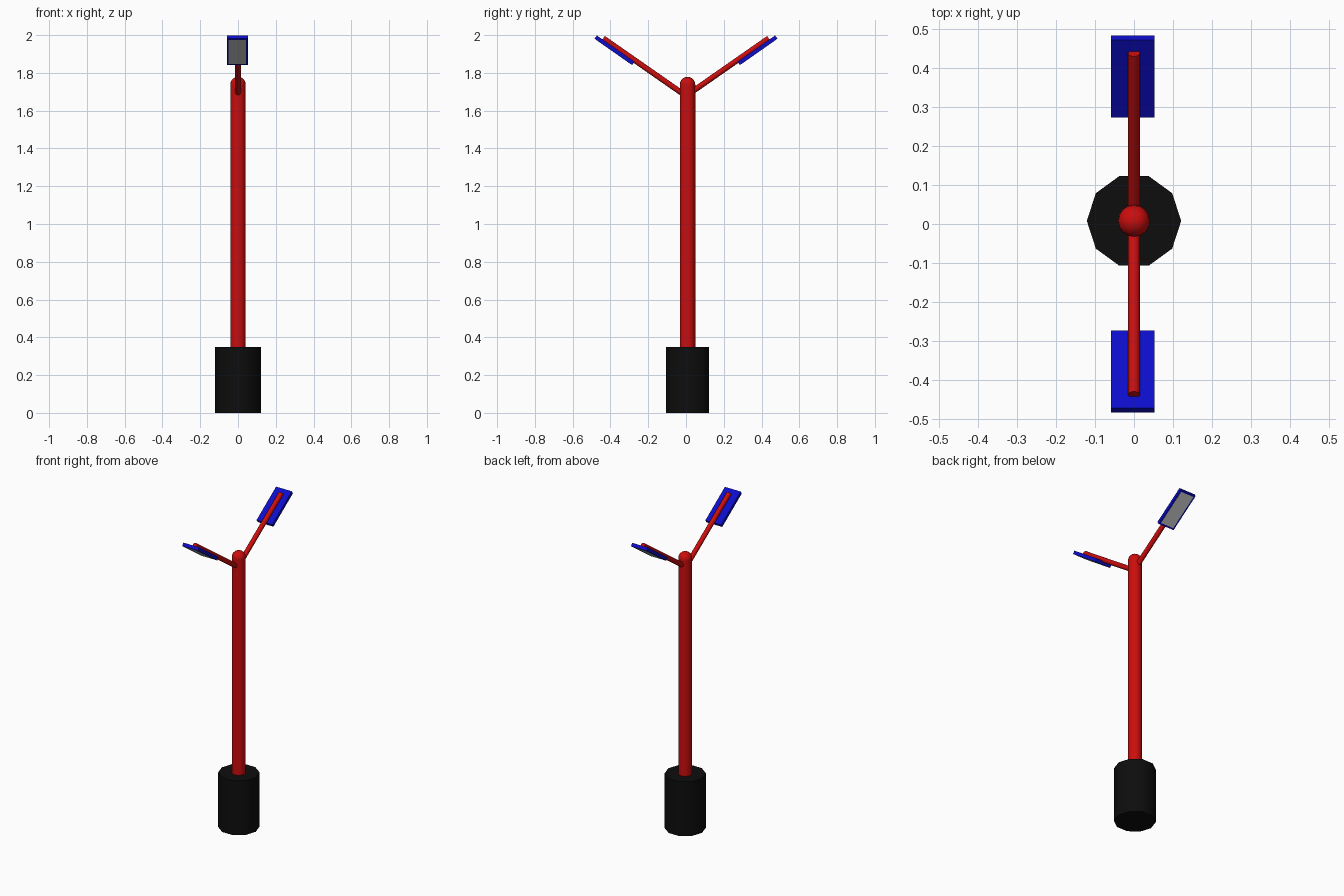
import bpy
from math import radians, cos, sin, atan2
from mathutils import Vector

if "Cube" in bpy.data.objects:
    bpy.data.objects.remove(bpy.data.objects["Cube"])

POLE_Y = 0.008
TILT = radians(35)


def material(name, rgb):
    m = bpy.data.materials.new(name)
    m.diffuse_color = (*rgb, 1)
    m.use_nodes = True
    m.node_tree.nodes["Principled BSDF"].inputs["Base Color"].default_value = m.diffuse_color
    return m


red = material("red_paint", (0.6, 0.004, 0.004))
blue = material("blue_paint", (0.004, 0.004, 0.6))
black = material("black_base", (0.004, 0.004, 0.004))


def finish(name, mat=None, smooth=False):
    ob = bpy.context.object
    ob.name = name
    if mat:
        ob.data.materials.append(mat)
    if smooth:
        bpy.ops.object.shade_smooth_by_angle(angle=radians(40))
    return ob


def rod(name, a, b, radius, sides, mat):
    a, b = Vector(a), Vector(b)
    d = b - a
    rot = (atan2(-d.y, d.z), 0, 0)  # all rods lie in the YZ plane
    bpy.ops.mesh.primitive_cylinder_add(vertices=sides, radius=radius, depth=d.length,
                                        location=(a + b) / 2, rotation=rot)
    return finish(name, mat, True)


def box(name, centre, size, tilt, mat=None):
    bpy.ops.mesh.primitive_cube_add(size=1, location=centre, rotation=(tilt, 0, 0))
    bpy.context.object.scale = size
    bpy.ops.object.transform_apply(location=False, rotation=False, scale=True)
    return finish(name, mat)


# Ten-sided base, a vertex pointing along +x
base = rod("base", (0, POLE_Y, 0), (0, POLE_Y, 0.35), 0.121, 10, black)
base.rotation_euler.z = radians(18)

# Pole with rounded cap
rod("pole", (0, POLE_Y, 0.34), (0, POLE_Y, 1.738), 0.041, 16, red)
bpy.ops.mesh.primitive_uv_sphere_add(segments=16, ring_count=10, radius=0.041,
                                     location=(0, POLE_Y, 1.738))
finish("pole_cap", red, True)

# Two raised arms, each with a lamp panel and a grey lens underneath
for side, label in ((1, "back"), (-1, "front")):
    rod(f"{label}_arm", (0, 0, 1.678), (0, side * 0.438, 1.983), 0.015, 12, red)
    tilt = side * TILT
    centre = Vector((-0.003, side * 0.3785, 1.92))
    box(f"{label}_lamp_panel", centre, (0.112, 0.243, 0.021), tilt, blue)
    down = Vector((0, side * sin(TILT), -cos(TILT)))
    box(f"{label}_lamp_lens", centre + down * 0.0103, (0.092, 0.222, 0.002), tilt)
